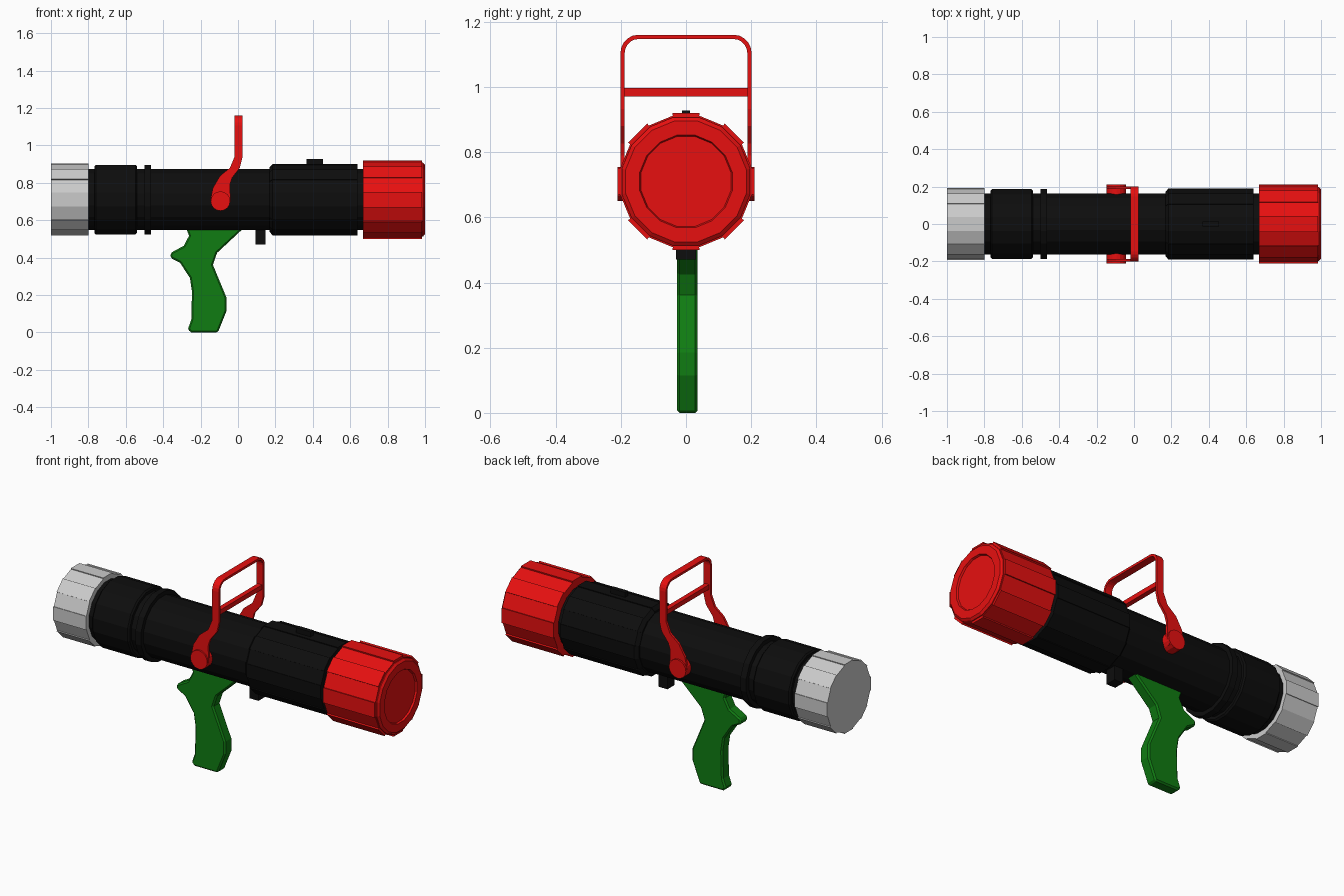
import bpy, bmesh
from math import sin, cos, pi, radians

if "Cube" in bpy.data.objects:
    bpy.data.objects.remove(bpy.data.objects["Cube"])

AXIS_Z = 0.71
SIDES = 16

def material(name, rgb):
    m = bpy.data.materials.new(name)
    m.diffuse_color = (*rgb, 1)
    m.use_nodes = True
    m.node_tree.nodes["Principled BSDF"].inputs["Base Color"].default_value = m.diffuse_color
    return m

RED = material("red", (0.8, 0.005, 0.005))
BLACK = material("black", (0.004, 0.004, 0.004))
GREEN = material("green", (0.005, 0.2, 0.006))

def finish(name, bm, mat=None, bevel=0):
    bmesh.ops.recalc_face_normals(bm, faces=bm.faces)
    me = bpy.data.meshes.new(name)
    bm.to_mesh(me)
    bm.free()
    ob = bpy.data.objects.new(name, me)
    bpy.context.collection.objects.link(ob)
    if mat:
        me.materials.append(mat)
    if bevel:
        b = ob.modifiers.new("bevel", 'BEVEL')
        b.width, b.segments = bevel, 1
        b.limit_method, b.angle_limit = 'ANGLE', radians(50)
    return ob

def lathe(name, rings, mat=None, ridge=0):
    """Rings of (x, flat-to-axis radius) about the tube axis; alternate sides sink by `ridge`."""
    bm = bmesh.new()
    loops = []
    for x, r in rings:
        loop = []
        for k in range(SIDES):
            a = (k + 0.5) * 2 * pi / SIDES
            radii = [r, r - ridge] if k % 2 == 0 else [r - ridge, r]
            for q in (radii if ridge else [r]):
                q /= cos(pi / SIDES)
                loop.append(bm.verts.new((x, q * cos(a), AXIS_Z + q * sin(a))))
        loops.append(loop)
    for a, b in zip(loops, loops[1:]):
        for i in range(len(a)):
            j = (i + 1) % len(a)
            bm.faces.new((a[i], a[j], b[j], b[i]))
    bm.faces.new(loops[0])
    bm.faces.new(loops[-1])
    return finish(name, bm, mat)

def box(name, x, y, z, mat, bevel=0):
    bm = bmesh.new()
    bmesh.ops.create_cube(bm, size=1)
    for v in bm.verts:
        v.co = [(lo + hi) / 2 + c * (hi - lo) for c, (lo, hi) in zip(v.co, (x, y, z))]
    return finish(name, bm, mat, bevel)

def plate(name, outline, y0, y1, mat, bevel=0):
    """Side profile in x/z, extruded from y0 to y1."""
    bm = bmesh.new()
    f = bm.faces.new([bm.verts.new((x, y0, z)) for x, z in outline])
    ext = bmesh.ops.extrude_face_region(bm, geom=[f])["geom"]
    for v in ext:
        if isinstance(v, bmesh.types.BMVert):
            v.co.y = y1
    return finish(name, bm, mat, bevel)

# Launcher tube with rear collar and ring
lathe("main_tube", [(-0.81, 0.163), (0.68, 0.163)], BLACK)
lathe("rear_collar", [(-0.768, 0.178), (-0.76, 0.186), (-0.548, 0.186), (-0.54, 0.178)], BLACK)
lathe("rear_ring", [(-0.5, 0.186), (-0.465, 0.186)], BLACK)

# Ribbed end caps and foregrip
lathe("rear_cap", [(-1, 0.192), (-0.8, 0.192)], None, 0.005)
lathe("foregrip", [(0.168, 0.172), (0.185, 0.191), (0.64, 0.191)], BLACK, 0.005)
lathe("front_cap", [(0.668, 0.21), (0.985, 0.21)], RED, 0.008)
lathe("front_cap_rim", [(0.975, 0.197), (0.99, 0.197), (1, 0.185), (1, 0.142),
                        (0.99, 0.138)], RED)

# Small blocks on top of and under the tube
box("top_stud", (0.365, 0.455), (-0.013, 0.013), (0.86, 0.928), BLACK)
box("lower_block", (0.093, 0.147), (-0.03, 0.03), (0.47, 0.58), BLACK)

# Pistol grip
grip = [(-.273, .6), (-.273, .548), (-.262, .516), (-.29, .463), (-.36, .425), (-.36, .398),
        (-.31, .372), (-.257, .291), (-.246, .217), (-.25, .067), (-.269, .015), (-.25, 0),
        (-.107, 0), (-.061, .115), (-.061, .185), (-.134, .361), (-.112, .425), (.02, .548), (.02, .6)]
plate("pistol_grip", grip, -0.028, 0.036, GREEN, 0.008)

# Sight arms and pivots on both sides
arm = [(-.018, .96), (-.018, .94), (-.043, .88), (-.096, .837), (-.134, .773), (-.147, .71),
       (-.13, .665), (-.093, .65), (-.055, .665), (-.04, .70), (-.043, .79), (-.032, .826),
       (.01, .88), (.023, .933), (.023, .96)]
disc = [(-.094 + .052 * cos(k * pi / 8), .702 + .052 * sin(k * pi / 8)) for k in range(16)]
for side, s in (("front", -1), ("back", 1)):
    plate(f"sight_arm_{side}", arm, s * 0.188, s * 0.201, RED)
    plate(f"sight_pivot_{side}", disc, s * 0.15, s * 0.21, RED)

# Sight frame: rounded arch, outer and inner paths joined into a band
def arch(half, top, r):
    pts = [(-half, 0.955)]
    for cy, start in ((-half + r, pi), (half - r, pi / 2)):
        pts += [(cy + r * cos(start - t * pi / 10), top - r + r * sin(start - t * pi / 10))
                for t in range(6)]
    return pts + [(half, 0.955)]

bm = bmesh.new()
outer, inner = arch(0.201, 1.16, 0.055), arch(0.188, 1.147, 0.042)
rows = [[bm.verts.new((x, y, z)) for x, (y, z) in
         ((-.018, o), (.023, o), (.023, i), (-.018, i))] for o, i in zip(outer, inner)]
for a, b in zip(rows, rows[1:]):
    for k in range(4):
        m = (k + 1) % 4
        bm.faces.new((a[k], a[m], b[m], b[k]))
bm.faces.new(rows[0])
bm.faces.new(rows[-1])
finish("sight_frame", bm, RED)
box("sight_crossbar", (-0.011, 0.016), (-0.19, 0.19), (0.97, 0.996), RED)
